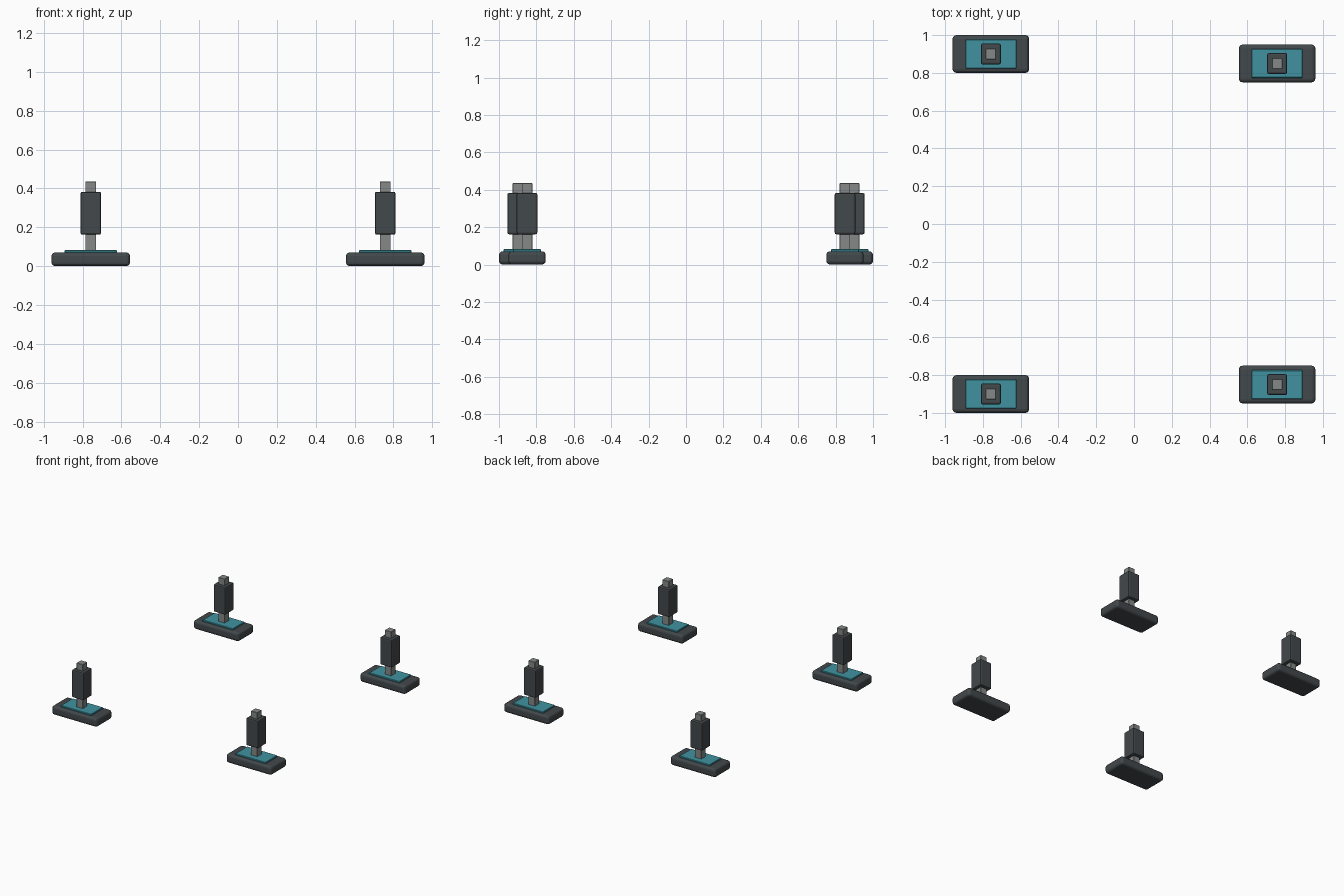
import bpy

if "Cube" in bpy.data.objects:
    bpy.data.objects.remove(bpy.data.objects["Cube"])


def material(name, color):
    m = bpy.data.materials.new(name)
    m.diffuse_color = color
    m.use_nodes = True
    m.node_tree.nodes["Principled BSDF"].inputs["Base Color"].default_value = m.diffuse_color
    return m


DARK = material("dark_rubber", (0.055, 0.065, 0.07, 1))
TEAL = material("teal_pad", (0.05, 0.29, 0.35, 1))
STEEL = material("steel", (0.24, 0.25, 0.25, 1))


def block(name, x, y, z0, z1, sx, sy, mat, bevel=0.0, segments=2):
    bpy.ops.mesh.primitive_cube_add(size=1, location=(x, y, (z0 + z1) / 2))
    ob = bpy.context.object
    ob.name = name
    ob.scale = (sx, sy, z1 - z0)
    bpy.ops.object.transform_apply(location=False, rotation=False, scale=True)
    ob.data.materials.append(mat)
    if bevel:
        mod = ob.modifiers.new("rounded_edges", "BEVEL")
        mod.width = bevel
        mod.segments = segments
    return ob


# Four leg assemblies: left pair stands slightly wider than the right pair
for side, x, spread in (("left", -0.758, 0.90), ("right", 0.758, 0.85)):
    for end, sign in (("front", -1), ("back", 1)):
        y = sign * spread
        tag = f"{end}_{side}"
        # rounded base, thin tread pad on top
        block(f"foot_{tag}", x, y, 0.0, 0.071, 0.405, 0.20, DARK, 0.02, 3)
        block(f"tread_pad_{tag}", x, y, 0.062, 0.082, 0.27, 0.152, TEAL, 0.003, 1)
        # upright post with a thicker sleeve around it
        block(f"post_{tag}", x, y, 0.07, 0.435, 0.056, 0.056, STEEL, 0.002, 1)
        block(f"sleeve_{tag}", x, y, 0.162, 0.383, 0.106, 0.11, DARK, 0.009, 2)
